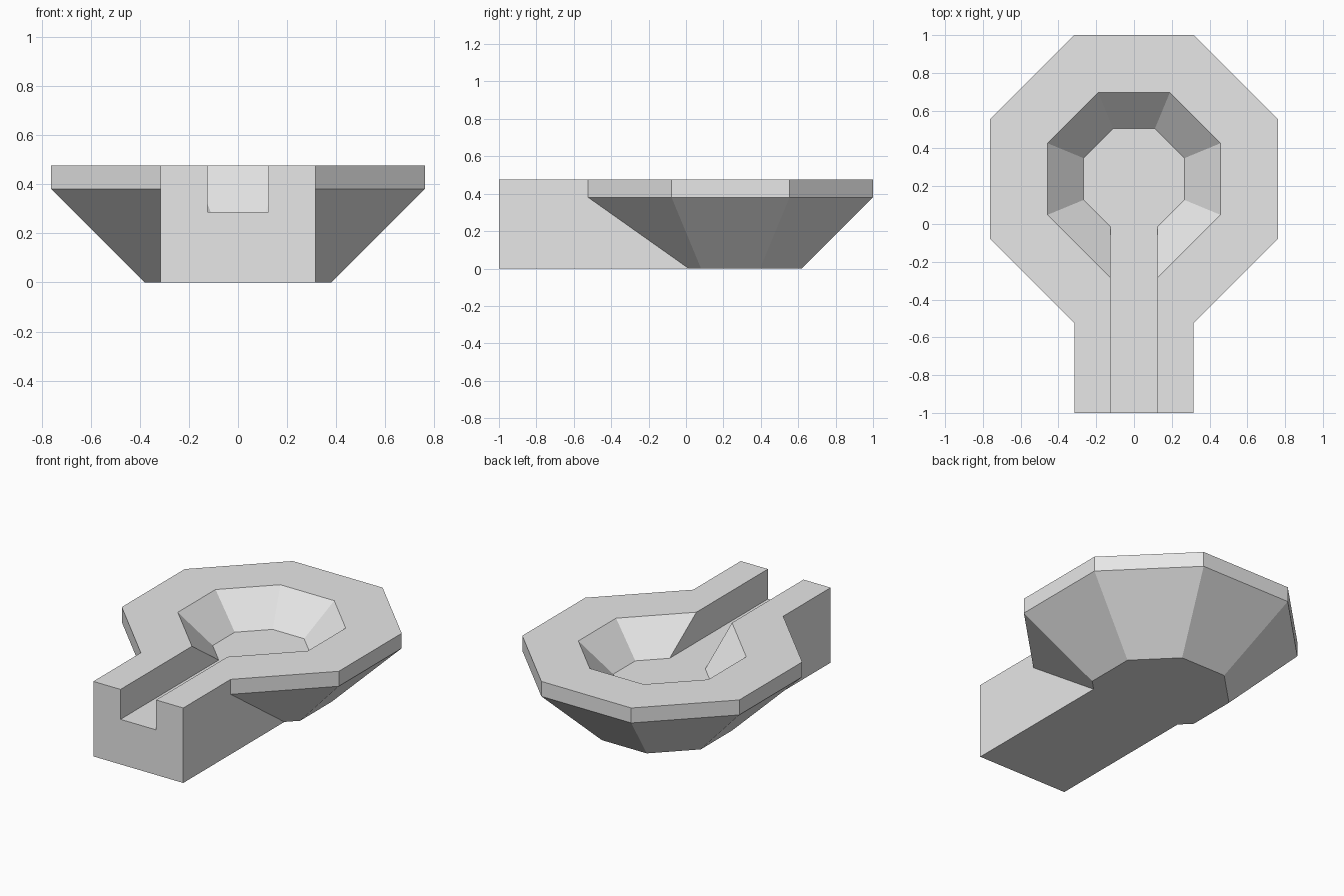
import bpy, bmesh, math

if "Cube" in bpy.data.objects:
    bpy.data.objects.remove(bpy.data.objects["Cube"], do_unlink=True)

CENTRE_Y = 0.238
TOP = 0.476
FLOOR = 0.286
OUTER = 0.762
TAN = math.tan(math.pi / 8)
SPOUT = OUTER * TAN      # half width of the spout, equal to half an octagon side
CHANNEL = 0.125          # half width of the pouring channel


def octagon(apothem):
    r = apothem / math.cos(math.pi / 8)
    angles = [math.pi * (2 * i + 1) / 8 for i in range(8)]
    return [(r * math.cos(a), CENTRE_Y + r * math.sin(a)) for a in angles]


def rectangle(half, y0, y1):
    return [(-half, y0), (half, y0), (half, y1), (-half, y1)]


def keyhole(apothem):
    """Octagon whose front corners run on into the straight channel."""
    a, h = apothem, apothem * TAN
    right = [(CHANNEL, -1.2), (CHANNEL, CENTRE_Y - a - h + CHANNEL),
             (a, CENTRE_Y - h), (a, CENTRE_Y + h), (h, CENTRE_Y + a)]
    return right + [(-x, y) for x, y in reversed(right)]


def loft(name, rings):
    """Closed solid through stacked outlines, each given as (z, points)."""
    bm = bmesh.new()
    loops = [[bm.verts.new((x, y, z)) for x, y in pts] for z, pts in rings]
    for low, high in zip(loops, loops[1:]):
        n = len(low)
        for i in range(n):
            j = (i + 1) % n
            bm.faces.new((low[i], low[j], high[j], high[i]))
    bm.faces.new(list(reversed(loops[0])))
    bm.faces.new(loops[-1])
    bmesh.ops.recalc_face_normals(bm, faces=bm.faces)
    mesh = bpy.data.meshes.new(name)
    bm.to_mesh(mesh)
    bm.free()
    obj = bpy.data.objects.new(name, mesh)
    bpy.context.collection.objects.link(obj)
    return obj


def combine(target, tool, operation):
    mod = target.modifiers.new(operation.title(), "BOOLEAN")
    mod.operation = operation
    mod.solver = "EXACT"
    mod.object = tool
    bpy.context.view_layer.objects.active = target
    bpy.ops.object.modifier_apply(modifier=mod.name)
    bpy.data.objects.remove(tool, do_unlink=True)


# Tapered basin with an upright rim
basin = loft("basin", [(0, octagon(OUTER / 2)),
                       (OUTER / 2, octagon(OUTER)),
                       (TOP, octagon(OUTER))])

# Straight spout block
combine(basin, loft("spout", [(0, rectangle(SPOUT, -1, CENTRE_Y)),
                              (TOP, rectangle(SPOUT, -1, CENTRE_Y))]), "UNION")

# Sunken bowl and channel, with 45 degree bowl walls
inner = 0.267
rise = 0.25
combine(basin, loft("hollow", [(FLOOR, keyhole(inner)),
                               (FLOOR + rise, keyhole(inner + rise))]), "DIFFERENCE")

# Plain grey material
grey = bpy.data.materials.new("light grey")
grey.use_nodes = True
colour = (0.8, 0.8, 0.8, 1)
grey.diffuse_color = colour
grey.node_tree.nodes["Principled BSDF"].inputs["Base Color"].default_value = colour
basin.data.materials.clear()
basin.data.materials.append(grey)
for face in basin.data.polygons:
    face.material_index = 0
    face.use_smooth = False
